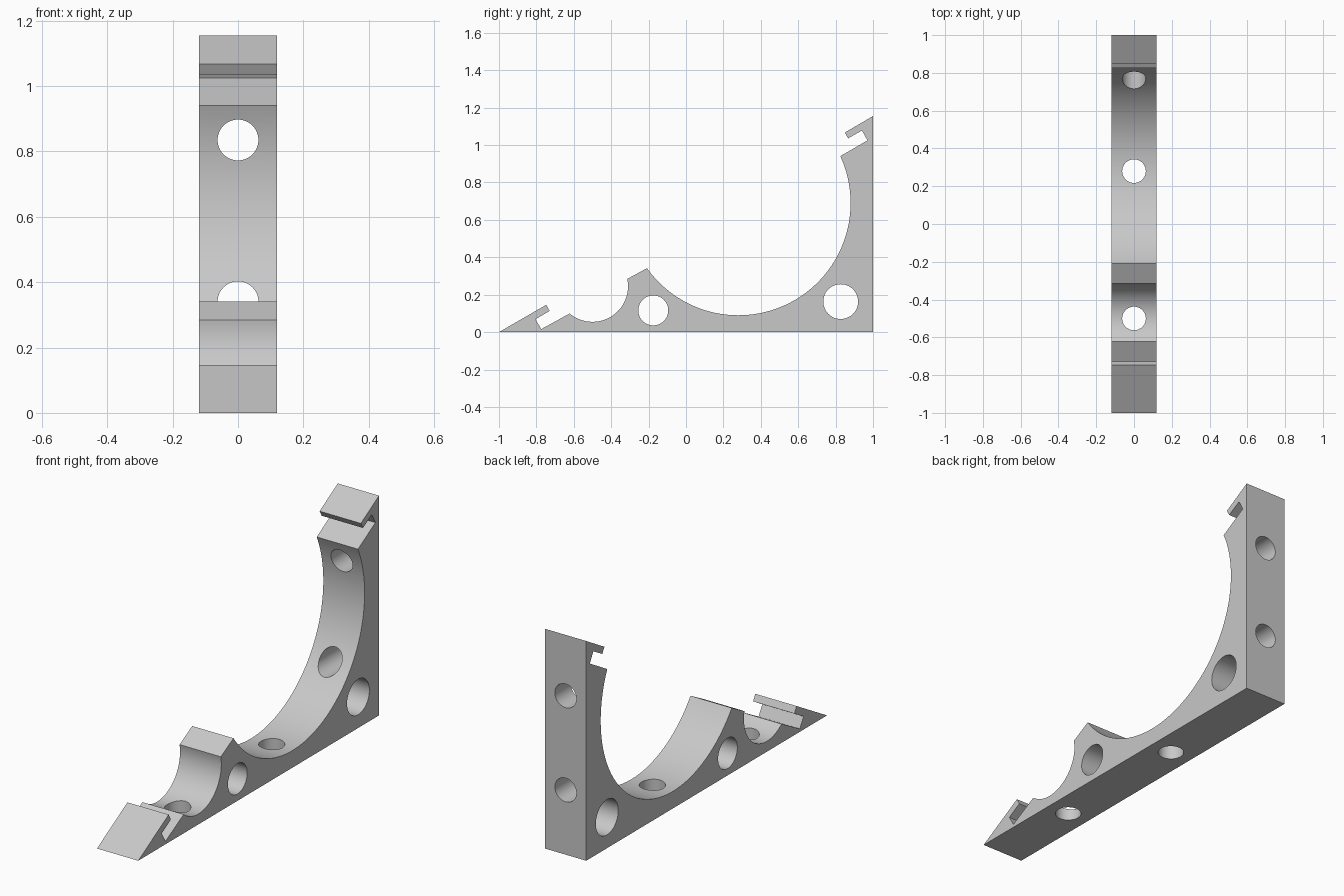
import bpy, bmesh
from math import sin, cos, radians, pi
from mathutils import Matrix

if "Cube" in bpy.data.objects:
    bpy.data.objects.remove(bpy.data.objects["Cube"], do_unlink=True)

HALF_WIDTH = 0.12

grey = bpy.data.materials.new("light grey")
grey.use_nodes = True
colour = (0.58, 0.58, 0.58, 1)
grey.diffuse_color = colour
grey.node_tree.nodes["Principled BSDF"].inputs["Base Color"].default_value = colour


def arc(cy, cz, r, start, end, steps):
    """Points of an arc in the side plane, angles in degrees."""
    angles = [radians(start + (end - start) * i / steps) for i in range(steps + 1)]
    return [(cy + r * cos(a), cz + r * sin(a)) for a in angles]


def to_object(bm, name):
    mesh = bpy.data.meshes.new(name)
    bm.to_mesh(mesh)
    bm.free()
    obj = bpy.data.objects.new(name, mesh)
    bpy.context.collection.objects.link(obj)
    mesh.materials.append(grey)
    return obj


def drill(target, axis, centre, radius, length):
    """Cut a round hole through the target along an axis."""
    bm = bmesh.new()
    bmesh.ops.create_cone(bm, cap_ends=True, segments=48, radius1=radius,
                          radius2=radius, depth=length)
    turn = {"X": Matrix.Rotation(pi / 2, 4, "Y"),
            "Y": Matrix.Rotation(pi / 2, 4, "X"),
            "Z": Matrix.Identity(4)}[axis]
    bm.transform(Matrix.Translation(centre) @ turn)
    cutter = to_object(bm, "hole_cutter")
    cutter.hide_render = True
    mod = target.modifiers.new("hole", "BOOLEAN")
    mod.operation = "DIFFERENCE"
    mod.solver = "EXACT"
    mod.object = cutter
    bpy.ops.object.modifier_apply(modifier=mod.name)
    bpy.data.objects.remove(cutter, do_unlink=True)


# Side outline: base, back, upper slot, large cradle, small cradle, lower slot
outline = [(-1, 0), (1, 0), (1, 1.155)]
outline += [(0.849, 1.067), (0.867, 1.036), (0.941, 1.078), (0.97, 1.025)]
outline += arc(0.28, 0.69, 0.6, 24.7, -144.5, 72)
outline += arc(-0.5, 0.245, 0.19, 12, -130, 40)
outline += [(-0.774, 0.016), (-0.805, 0.069), (-0.729, 0.113), (-0.747, 0.146)]

# Bracket body
bm = bmesh.new()
face = bm.faces.new([bm.verts.new((-HALF_WIDTH, y, z)) for y, z in outline])
extruded = bmesh.ops.extrude_face_region(bm, geom=[face])["geom"]
bmesh.ops.translate(bm, vec=(2 * HALF_WIDTH, 0, 0),
                    verts=[v for v in extruded if isinstance(v, bmesh.types.BMVert)])
bmesh.ops.recalc_face_normals(bm, faces=bm.faces)
bracket = to_object(bm, "bracket")
bpy.ops.object.select_all(action="DESELECT")
bpy.context.view_layer.objects.active = bracket
bracket.select_set(True)

# Sideways holes
drill(bracket, "X", (0, -0.175, 0.116), 0.08, 1)
drill(bracket, "X", (0, 0.827, 0.163), 0.093, 1)

# Screw holes through the base
for y in (-0.5, 0.28):
    drill(bracket, "Z", (0, y, 0), 0.0625, 0.5)

# Screw holes through the back
for z in (0.34, 0.835):
    drill(bracket, "Y", (0, 0.9, z), 0.0625, 0.6)

bpy.ops.object.shade_smooth_by_angle(angle=radians(25))
